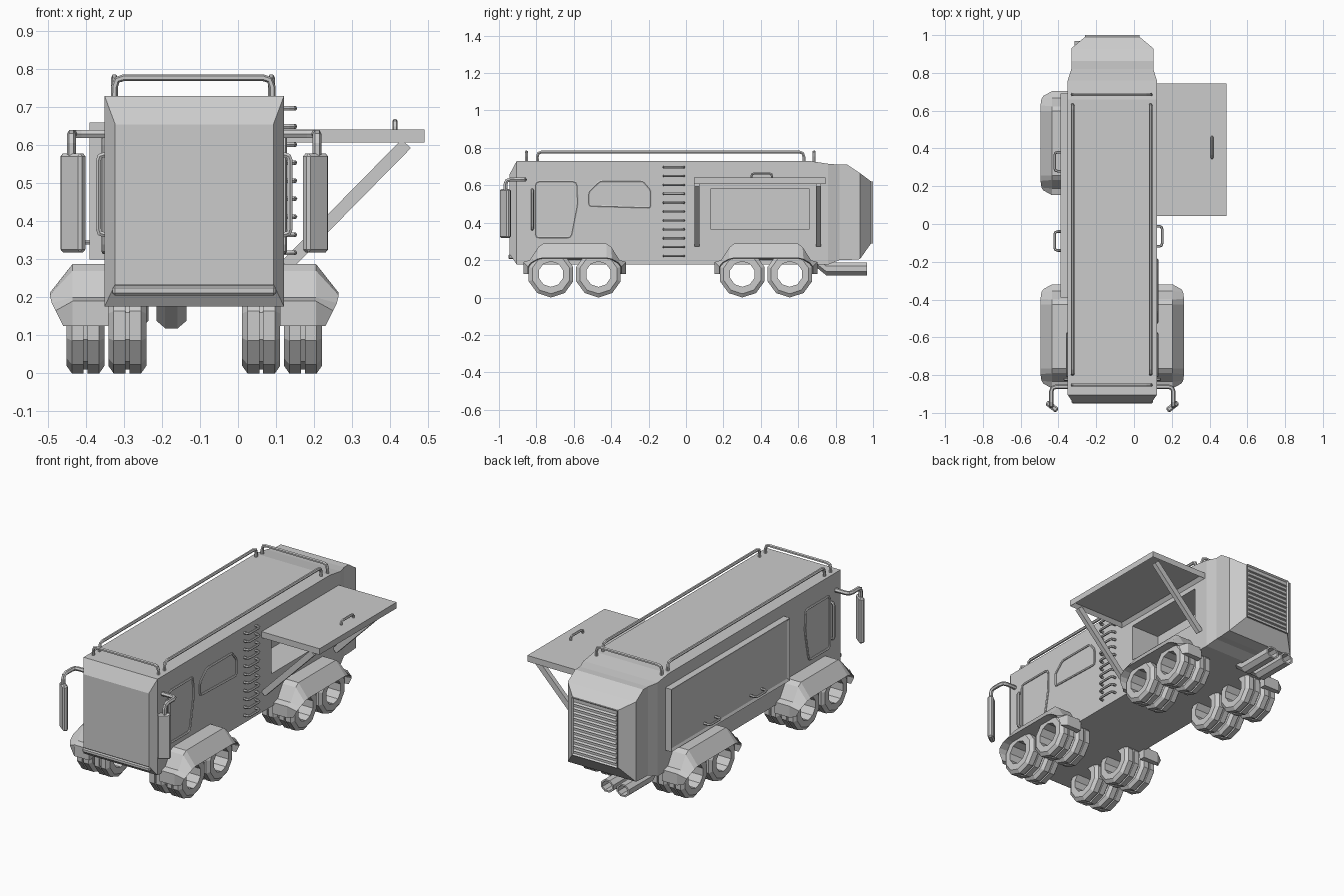
import bpy, bmesh, math
from mathutils import Vector, Matrix

if "Cube" in bpy.data.objects:
    bpy.data.objects.remove(bpy.data.objects["Cube"])

CX = -0.115                       # mid-plane of the body


def sx(x, side):                  # x on the right side, or reflected to the left
    return x if side > 0 else 2 * CX - x


def finish(name, bm):
    bmesh.ops.recalc_face_normals(bm, faces=bm.faces[:])
    me = bpy.data.meshes.new(name)
    bm.to_mesh(me)
    bm.free()
    ob = bpy.data.objects.new(name, me)
    bpy.context.collection.objects.link(ob)
    return ob


def skin(name, loops, caps=True, ring=False):
    """Join closed loops of equal length; ring also joins last to first."""
    bm = bmesh.new()
    vs = [[bm.verts.new(p) for p in lp] for lp in loops]
    n = len(vs[0])
    for i in range(len(vs) if ring else len(vs) - 1):
        a, b = vs[i], vs[(i + 1) % len(vs)]
        for j in range(n):
            k = (j + 1) % n
            bm.faces.new((a[j], a[k], b[k], b[j]))
    if caps and not ring:
        bm.faces.new(vs[0])
        bm.faces.new(vs[-1])
    return finish(name, bm)


def box(name, lo, hi, bevel=0, rot=0, recess=None):
    bm = bmesh.new()
    bmesh.ops.create_cube(bm, size=1)
    lo, hi = Vector(lo), Vector(hi)
    bmesh.ops.scale(bm, vec=hi - lo, verts=bm.verts)
    if bevel:
        bmesh.ops.bevel(bm, geom=bm.edges[:], offset=bevel, segments=1, affect='EDGES')
    if recess:                    # (normal, border, depth) sunken panel
        bm.normal_update()
        f = max(bm.faces, key=lambda f: f.normal.dot(Vector(recess[0])))
        bmesh.ops.inset_region(bm, faces=[f], thickness=recess[1])
        bmesh.ops.translate(bm, vec=-Vector(recess[0]) * recess[2], verts=f.verts)
    bmesh.ops.transform(bm, matrix=Matrix.Translation((lo + hi) / 2) @ Matrix.Rotation(rot, 4, 'Z'), verts=bm.verts)
    return finish(name, bm)


def tube(name, pts, r, bend=0.0, closed=False, res=1):
    """Pipe along a path with rounded corners."""
    pts = [Vector(p) for p in pts]
    path, n = [], len(pts)
    for i, p in enumerate(pts):
        if bend and (closed or 0 < i < n - 1):
            a = p + (pts[i - 1] - p).normalized() * bend
            b = p + (pts[(i + 1) % n] - p).normalized() * bend
            path += [a, a * .25 + p * .5 + b * .25, b]
        else:
            path.append(p)
    cu = bpy.data.curves.new(name, 'CURVE')
    cu.dimensions = '3D'
    cu.bevel_depth, cu.bevel_resolution, cu.use_fill_caps = r, res, True
    sp = cu.splines.new('POLY')
    sp.points.add(len(path) - 1)
    for q, p in zip(sp.points, path):
        q.co = (*p, 1)
    sp.use_cyclic_u = closed
    tmp = bpy.data.objects.new(name, cu)
    bpy.context.collection.objects.link(tmp)
    me = bpy.data.meshes.new_from_object(tmp.evaluated_get(bpy.context.evaluated_depsgraph_get()))
    bpy.data.objects.remove(tmp)
    me.polygons.foreach_set("use_smooth", [False] * len(me.polygons))
    ob = bpy.data.objects.new(name, me)
    bpy.context.collection.objects.link(ob)
    return ob


# body: rectangular sections (y, half width, z bottom, z top) lofted front to back
sections = [(-.945, .208, .235, .655), (-.905, .236, .176, .73), (.66, .236, .176, .73),
            (.76, .236, .176, .715), (.82, .217, .2, .71), (.863, .217, .2, .71),
            (.93, .217, .205, .665), (.99, .145, .29, .62)]
body = skin("body", [[(CX - w, y, a), (CX + w, y, a), (CX + w, y, b), (CX - w, y, b)]
                     for y, w, a, b in sections])
# serving hatch opening
cut = box("hatch_cutter", (-.06, .13, .365), (.2, .66, .58))
cut.hide_render = True
mod = body.modifiers.new("hatch", 'BOOLEAN')
mod.operation, mod.solver, mod.object = 'DIFFERENCE', 'EXACT', cut
bpy.context.view_layer.objects.active = body
bpy.ops.object.modifier_apply(modifier="hatch")
bpy.data.objects.remove(cut)
box("front_bumper", (-.33, -.95, .205), (.10, -.91, .23), .006)

# raised hatch flap, handle and struts
box("hatch_flap", (.12, .042, .607), (.49, .745, .642), recess=((0, 0, -1), .025, .02))
tube("flap_handle", [(.413, .35, .635), (.413, .35, .663), (.413, .46, .663), (.413, .46, .635)], .007, .015)
for y in (.058, .708):
    skin("flap_strut", [[(x, y - .013, z), (x, y + .013, z), (x + .025, y + .013, z - .022), (x + .025, y - .013, z - .022)]
                        for x, z in ((.115, .295), (.43, .615))])

# closed panel on the left side
box("side_panel", (-.39, -.39, .3), (-.345, .69, .66), recess=((-1, 0, 0), .02, .008))
for y in (.33, -.09):
    tube("panel_handle", [(-.38, y - .05, .345), (-.42, y - .05, .345), (-.42, y + .05, .345), (-.38, y + .05, .345)], .007, .015)

# rear grille
gx0, gx1 = CX - .145, CX + .145
box("grille_frame", (gx0, .975, .29), (gx1, 1, .62), recess=((0, 1, 0), .014, .014))
for i in range(11):
    z = .32 + i * .027
    skin("grille_slat", [[(x, .984, z + .011), (x, .998, z - .006), (x, .984, z - .011)] for x in (gx0 + .01, gx1 - .01)])

# roof rails
top, base = .778, .72
for x in (-.325, .088):
    tube("roof_rail_side", [(x, -.795, base), (x, -.795, top), (x, .63, top), (x, .63, base)], .009, .025)
for y in (-.853, .685):
    tube("roof_rail_cross", [(-.325, y, base), (-.325, y, top), (.09, y, top), (.09, y, base)], .009, .025)

# ladder rungs
for i in range(11):
    z = .222 + i * .0475
    tube("ladder_rung", [(.11, -.118, z), (.149, -.118, z), (.149, -.012, z), (.11, -.012, z)], .007, .015)

# side window
win = [(-.52, .49), (-.52, .565), (-.46, .622), (-.23, .622), (-.19, .575), (-.19, .48)]
tube("window_frame", [(.122, y, z) for y, z in win], .007, .012, True)

door = [(-.805, .32), (-.805, .62), (-.585, .62), (-.58, .5), (-.615, .32)]
# arch outline: outer loops and flared rim as (y, z) and (y, z, x), one half each
outer = [(.275, .125), (.275, .19), (.24, .2), (.195, .27), (.17, .288)]
rim = [(.25, .125, .23), (.25, .165, .25), (.235, .185, .26), (.2, .205, .265), (.17, .212, .265)]
inner = [(.24, .125), (.235, .16), (.22, .18), (.19, .195), (.17, .2)]
# tyre half-profile (x, radius)
half = [(-.05, .068), (-.05, .105), (-.036, .125), (-.005, .125), (-.005, .115)]
tyre = half + [(-x, r) for x, r in reversed(half)]

for s, side in ((1, "right"), (-1, "left")):
    # cab door and grab bar
    tube(side + "_door_frame", [(sx(.122, s), y, z) for y, z in door], .007, .02, True)
    tube(side + "_grab_bar", [(sx(x, s), -.822, z) for x, z in ((.115, .365), (.137, .365), (.137, .575), (.115, .575))], .008, .015)

    # wing mirror
    tube(side + "_mirror_arm", [(sx(x, s), y, z) for x, y, z in
         ((.10, -.862, .63), (.208, -.862, .63), (.208, -.965, .63), (.208, -.965, .55))], .012, .025)
    mx = sx(.204, s)
    box(side + "_mirror", (mx - .036, -.981, .318), (mx + .036, -.951, .579), .008, s * math.radians(38))

    for yc, end in ((-.595, "front"), (.428, "rear")):
        # fender
        loops = []
        for pts, x0 in ((outer, .11), (outer, .205), (rim, 0), (inner, .11)):
            h = [(p[0], p[1], p[2] if len(p) > 2 else x0) for p in pts]
            full = h + [(-y, z, x) for y, z, x in reversed(h)]
            loops.append([(sx(x, s), yc + y, z) for y, z, x in full])
        skin(f"{side}_{end}_fender", list(zip(*loops)))

        # twin wheels on two axles
        for dy in (-.127, .127):
            for x in (.061, .171):
                rings = []
                for i in range(10):
                    a = 2 * math.pi * i / 10
                    rings.append([(sx(x + px, s), yc + dy + r * math.sin(a), .125 - r * math.cos(a)) for px, r in tyre])
                skin(f"{side}_{end}_wheel", rings, ring=True)

# exhaust pipes: hollow hexagonal tubes with a downward bend at the front
for x in (-.275, -.175):
    path = [(.68, .21, .043), (.75, .153, .043), (.968, .153, .043), (.968, .153, .032), (.88, .153, .032)]
    skin("exhaust_pipe", [[(x + r * math.cos(a), y, z + r * .87 * math.sin(a))
                           for a in (math.pi * k / 4 + math.pi / 8 for k in range(8))] for y, z, r in path])
